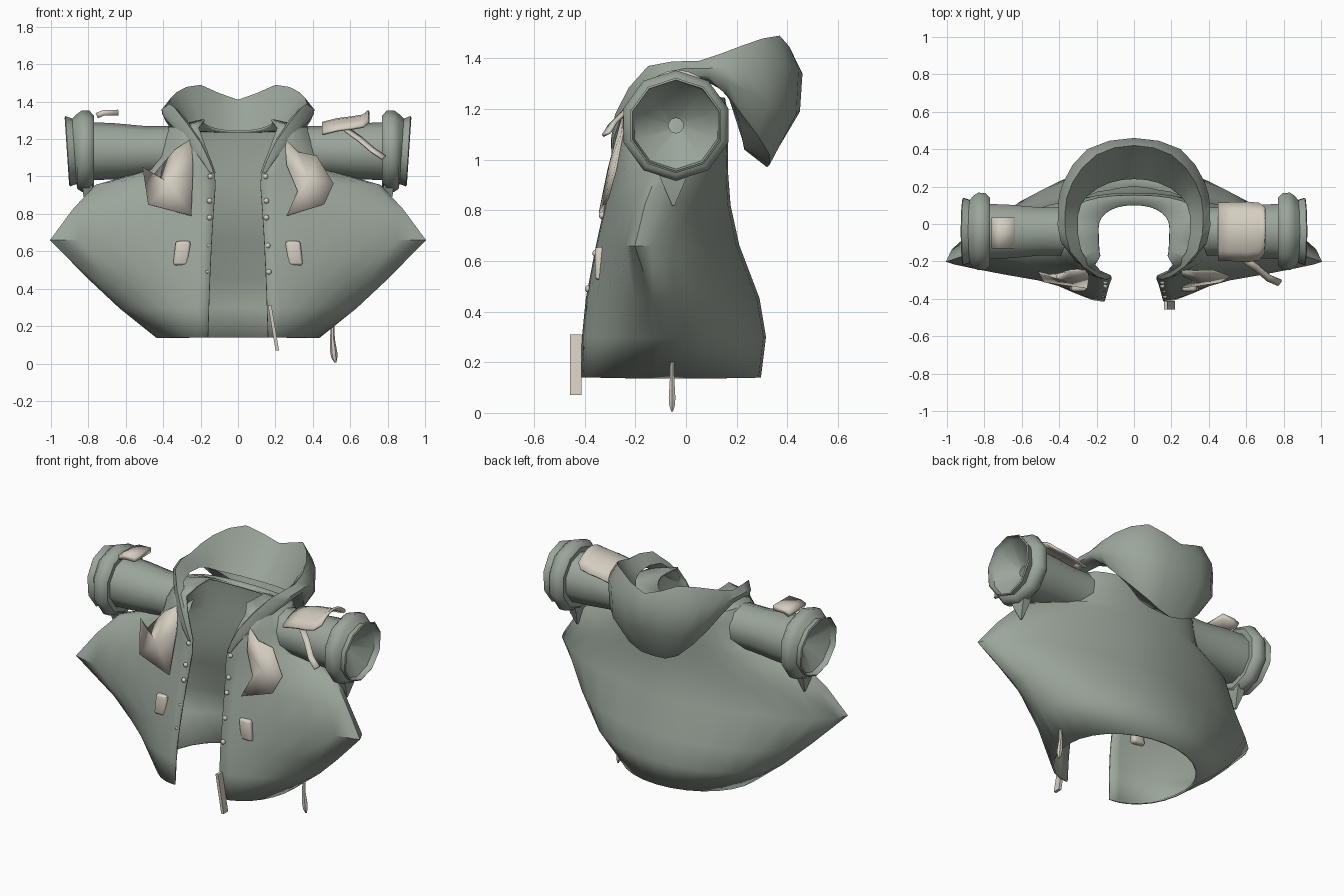
import bpy, bmesh
from math import sin, cos, pi
from mathutils import Vector

if "Cube" in bpy.data.objects:
    bpy.data.objects.remove(bpy.data.objects["Cube"])


def material(name, color):
    m = bpy.data.materials.new(name)
    m.diffuse_color = (*color, 1)
    m.use_nodes = True
    m.node_tree.nodes["Principled BSDF"].inputs["Base Color"].default_value = m.diffuse_color
    return m


CLOTH = material("cloth_green", (0.33, 0.38, 0.33))
TRIM = material("trim_beige", (0.66, 0.61, 0.53))


def finish(bm, name, mat, mirror=False, thick=0):
    bmesh.ops.remove_doubles(bm, verts=bm.verts, dist=0.0005)
    bmesh.ops.recalc_face_normals(bm, faces=bm.faces)
    me = bpy.data.meshes.new(name)
    bm.to_mesh(me)
    bm.free()
    ob = bpy.data.objects.new(name, me)
    bpy.context.collection.objects.link(ob)
    me.materials.append(mat)
    if mirror:
        mod = ob.modifiers.new("mirror", "MIRROR")
        mod.merge_threshold = 0.002
    if thick:
        mod = ob.modifiers.new("thickness", "SOLIDIFY")
        mod.thickness, mod.offset = thick, 0
    return ob


def loft(name, rows, mat, mirror=False, thick=0, closed=False, caps=False):
    bm = bmesh.new()
    vs = [[bm.verts.new(p) for p in r] for r in rows]
    for a, b in zip(vs, vs[1:]):
        n = len(a)
        for i in range(n if closed else n - 1):
            j = (i + 1) % n
            bm.faces.new((a[i], a[j], b[j], b[i]))
    if caps:
        bm.faces.new(vs[0])
        bm.faces.new(vs[-1])
    return finish(bm, name, mat, mirror, thick)


def smooth_row(p):
    """Insert spline midpoints; the last point lies on the mirror plane."""
    ext = [p[0]] + p + [Vector((-p[-2].x, p[-2].y, p[-2].z))]
    out = []
    for i in range(len(p) - 1):
        a, b, c, d = ext[i:i + 4]
        out += [b, (9 * (b + c) - a - d) / 16]
    return out + [p[-1]]


def box(name, loc, size, mat, mirror=False, bevel=0.0, tilt=0.0):
    bm = bmesh.new()
    bmesh.ops.create_cube(bm, size=1)
    for v in bm.verts:
        v.co = Vector((v.co.x * size[0] + tilt * v.co.z, v.co.y * size[1], v.co.z * size[2]))
        v.co += Vector(loc)
    if bevel:
        bmesh.ops.bevel(bm, geom=bm.edges[:], offset=bevel, segments=2, affect="EDGES", profile=0.5)
    return finish(bm, name, mat, mirror)


# Jacket shell: z, front edge x/y, side x/y, back y, front and back roundness
levels = [
    (.14, .16, -.41, .43, -.06, .29, 1, 1),
    (.30, .155, -.405, .63, -.08, .31, 1.3, 1),
    (.45, .15, -.39, .79, -.13, .285, 1.6, 1.1),
    (.66, .14, -.35, 1, -.2, .205, 1.8, 1.25),
    (.82, .13, -.315, .88, -.16, .17, 1.7, 1.25),
    (.95, .12, -.29, .76, -.11, .16, 1.4, 1.1),
    (1.03, .125, -.28, .48, -.06, .16, 1, .9),
    (1.18, .18, -.255, .42, -.04, .16, .9, .8),
    (1.26, .21, -.22, .37, -.02, .15, .9, .8),
    (1.30, .18, -.17, .19, -.02, .10, 1, .9),
]
rows = []
for z, xf, yf, xs, ys, yb, pf, pb in levels:
    row, N = [], 7
    for i in range(N):
        t = i / N * pi / 2
        row.append((xf + (xs - xf) * sin(t) ** pf, ys + (yf - ys) * cos(t) ** pf, z))
    for i in range(N + 1):
        t = i / N * pi / 2
        c = max(0, cos(t))
        drop = max(0, z - 1.24) * sin(t)
        row.append((xs * c ** pb, ys + (yb - ys) * sin(t) ** pb, z - drop))
    rows.append(row)
loft("jacket_shell", rows, CLOTH, mirror=True, thick=0.012)

# Sleeves with rolled ten-sided cuffs and a recessed end: x, radius
profile = [(.37, .135), (.5, .135), (.66, .15), (.775, .155), (.77, .19), (.795, .217), (.835, .218),
           (.86, .20), (.875, .175), (.91, .188), (.915, .18), (.88, .172), (.80, .03)]
ring = [2 * pi * (k + .5) / 10 for k in range(10)]
loft("sleeve", [[(x + .012 * sin(a) * (x > .87), -.04 + r * cos(a), 1.135 + r * sin(a)) for a in ring]
                for x, r in profile], CLOTH, mirror=True, closed=True)

# Cuff fold hanging under each sleeve: z, half width x, half width y
loft("cuff_fold", [[(.805 + sx * w, -.05 + sy * d, z) for sx, sy in ((-1, -1), (-1, 1), (1, 1), (1, -1))]
                   for z, w, d in ((1.0, .032, .08), (.9, .022, .04), (.82, .004, .005))],
     CLOTH, mirror=True, closed=True, caps=True)

# Draped hood, free above the shoulders: inner lip, rim, outer bulge, bag, hem
hood = [
    [(.12, -.28, 1.02), (.18, -.255, 1.17), (.28, -.15, 1.31), (.3, .04, 1.32), (.25, .15, 1.27), (.13, .22, 1.24), (0, .24, 1.23)],
    [(.13, -.295, 1.02), (.2, -.28, 1.18), (.34, -.15, 1.37), (.37, .05, 1.39), (.33, .22, 1.45), (.2, .37, 1.49), (0, .42, 1.41)],
    [(.145, -.295, 1.02), (.235, -.27, 1.17), (.39, -.1, 1.34), (.405, .08, 1.36), (.38, .22, 1.37), (.25, .4, 1.38), (0, .46, 1.34)],
    [(.15, -.29, 1.02), (.25, -.26, 1.16), (.39, -.08, 1.31), (.4, .09, 1.33), (.37, .24, 1.27), (.24, .395, 1.18), (0, .45, 1.19)],
    [(.15, -.285, 1.02), (.25, -.25, 1.16), (.37, -.07, 1.3), (.375, .09, 1.315), (.31, .22, 1.18), (.17, .33, 1.02), (0, .32, .97)],
]
hood = [[Vector(p) for p in r] for r in hood]
lip, rim, hem = hood[0], hood[1], hood[-1]
back = [Vector((0, -.04 * (i > 4), -.03 * (i > 4))) for i in range(7)]
roll = [a.lerp(b, .55) + Vector((0, .02 * (i > 3), .015 * (i > 3))) for i, (a, b) in enumerate(zip(lip, rim))]
under = [a.lerp(b, .5) + Vector((0, -.05 * (i > 4), -.06 * (i > 4))) for i, (a, b) in enumerate(zip(hem, lip))]
hood.insert(1, roll)
hood += [under, [a + b for a, b in zip(lip, back)]]
loft("hood", [smooth_row(r) for r in hood], CLOTH, mirror=True)


# Chest flaps: a folded polygon fan on each side; the cloth plane leans back with height
def chest_flap(name, outline):
    bm = bmesh.new()
    vs = [bm.verts.new((x, -.34 + .24 * (z - .79) + .08 * (abs(x) - .25), z)) for x, z in outline]
    for i in range(1, len(vs)):
        j = i + 1 if i + 1 < len(vs) else 1
        bm.faces.new((vs[0], vs[i], vs[j]))
    vs[0].co.y -= .015
    return finish(bm, name, TRIM, thick=0.01)


chest_flap("chest_flap_left", [(-.36, .96), (-.25, 1.2), (-.24, 1.05), (-.25, .79), (-.48, .85), (-.51, 1.05),
                               (-.46, 1.0), (-.34, 1.14)])
chest_flap("chest_flap_right", [(.38, .98), (.25, 1.2), (.26, 1.06), (.32, .92), (.26, .79), (.46, .85), (.51, .96),
                                (.42, 1.11), (.32, 1.13)])

# Lower toggles
box("front_toggle", (.30, -.335, .59), (.08, .05, .13), TRIM, mirror=True, bevel=0.014, tilt=-.015)

# Snap buttons down both front edges
for x, y, z in ((.148, -.285, 1.0), (.152, -.31, .87), (.152, -.33, .78), (.16, -.355, .63), (.165, -.385, .49)):
    for s in (-1, 1):
        bm = bmesh.new()
        r = .015 if s > 0 or z > .7 else .009
        bmesh.ops.create_uvsphere(bm, u_segments=8, v_segments=5, radius=r)
        bmesh.ops.translate(bm, verts=bm.verts, vec=(s * x, y, z))
        finish(bm, "snap_button", TRIM)

# Zip pull and drawcord end at the hem
box("zip_strip", (.19, -.435, .19), (.018, .045, .24), TRIM, tilt=-.04)
cord = [(.505, .2, .010), (.505, .13, .013), (.512, .06, .019), (.515, .03, .016), (.52, .005, .005)]
loft("drawcord_end", [[(x + r * cos(k * pi / 3), -.055 + r * .8 * sin(k * pi / 3), z) for k in range(6)]
                      for x, z, r in cord], TRIM, closed=True, caps=True)

# Right shoulder patch curved over the sleeve, with its dangling strap
patch = []
for j in range(7):
    y = -.19 + .3 * j / 6
    z = 1.305 - 2.6 * (y + .04) ** 2
    patch.append([(x, y * s, z + d) for x, s, d in ((.45, 1, -.02), (.53, 1.03, 0), (.61, 1.05, .01), (.67, 1, .02), (.7, .8, .045))])
loft("shoulder_patch", patch, TRIM, thick=0.014)
strap = [(.58, -.18, 1.25), (.65, -.23, 1.20), (.72, -.29, 1.14), (.78, -.315, 1.10)]
loft("shoulder_strap", [[(x - .01, y - .014, z - .006), (x + .01, y + .014, z + .008)] for x, y, z in strap],
     TRIM, thick=0.012)

# Left sleeve patch
loft("sleeve_patch", [[(-.755, y, 1.325), (-.72, y, 1.34), (-.64, y, 1.342)] for y in (-.13, -.05, .035)],
     TRIM, thick=0.03)

for ob in bpy.context.scene.objects:
    ob.select_set(True)
    bpy.context.view_layer.objects.active = ob
bpy.ops.object.shade_smooth_by_angle(angle=0.8)
